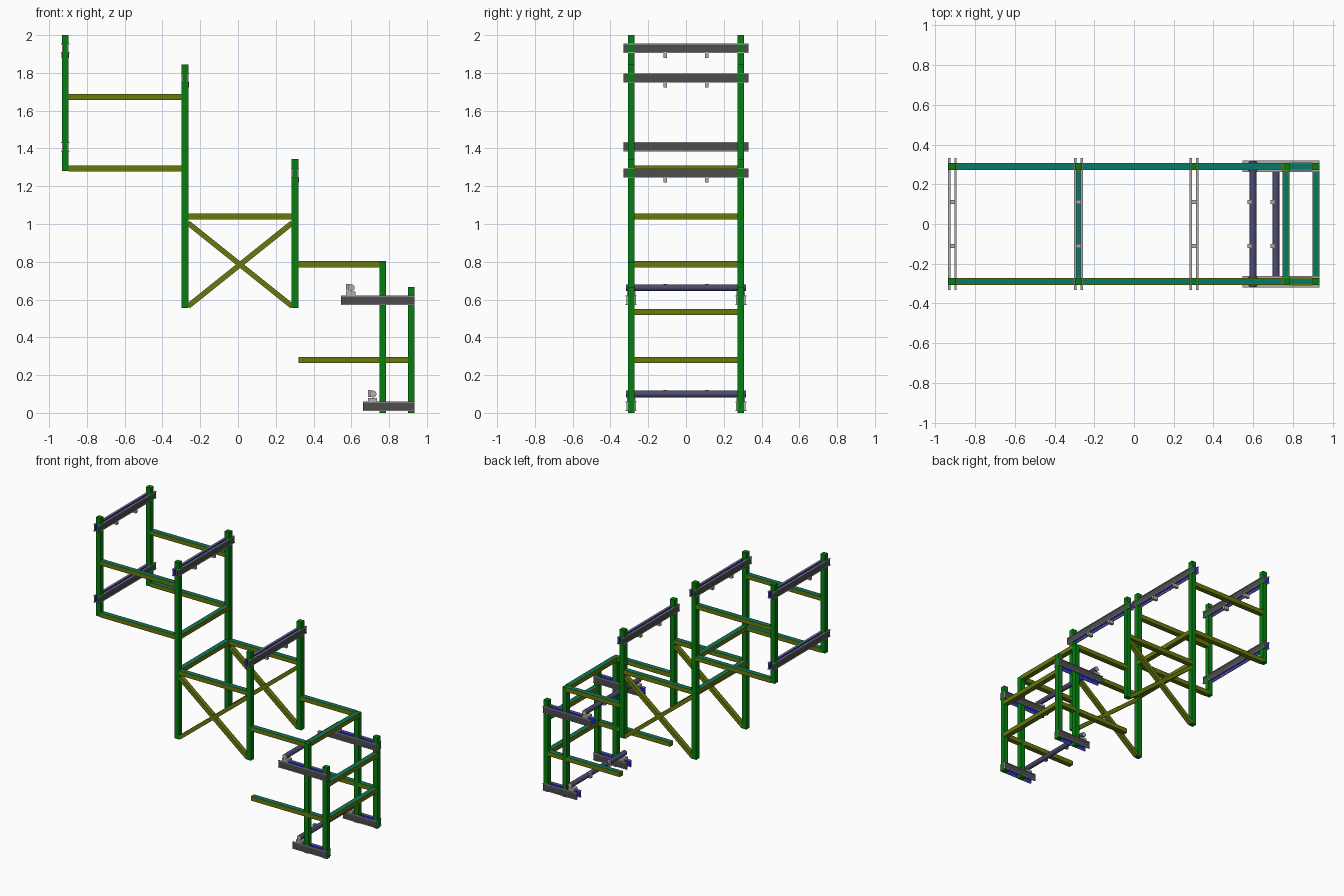
import bpy, bmesh, math
from mathutils import Vector, Matrix

if "Cube" in bpy.data.objects:
    bpy.data.objects.remove(bpy.data.objects["Cube"])


def mat(name, r, g, b):
    m = bpy.data.materials.new(name)
    m.diffuse_color = tuple((c / 255) ** 2.2 for c in (r, g, b)) + (1,)
    m.use_nodes = True
    m.node_tree.nodes["Principled BSDF"].inputs["Base Color"].default_value = m.diffuse_color
    return m


GREEN = mat("post green", 14, 125, 24)
OLIVE = mat("beam olive", 103, 120, 20)
TEAL = mat("beam top teal", 0, 122, 105)
DARK = mat("rail dark grey", 78, 78, 78)
GREY = mat("light grey", 175, 172, 172)
BLUE = mat("rail blue", 28, 38, 215)
SLATE = mat("roller slate", 76, 76, 112)

W = 0.036     # post width
Y = 0.29      # side frame offset


def box(name, lo, hi, mats, rule=None, inset_top=False):
    """Axis-aligned box; rule(normal) gives the material index."""
    lo, hi = Vector(lo), Vector(hi)
    bm = bmesh.new()
    bmesh.ops.create_cube(bm, size=1)
    d = hi - lo
    bmesh.ops.scale(bm, vec=d, verts=bm.verts)
    bm.normal_update()
    if rule:
        for f in bm.faces:
            f.material_index = rule(f.normal)
    if inset_top:
        top = [f for f in bm.faces if f.normal.z > 0.9]
        bmesh.ops.inset_individual(bm, faces=top, thickness=0.008)
        for f in top:
            f.material_index = 1
    me = bpy.data.meshes.new(name)
    bm.to_mesh(me)
    bm.free()
    for m in mats:
        me.materials.append(m)
    ob = bpy.data.objects.new(name, me)
    ob.location = (lo + hi) / 2
    bpy.context.collection.objects.link(ob)
    return ob


def beam_x(name, x0, x1, z):
    for s in (-1, 1):
        box(name, (x0, s * Y - W / 2, z - 0.016), (x1, s * Y + W / 2, z + 0.016),
            [OLIVE, TEAL], inset_top=True)


def beam_y(name, x, z):
    e = Y - W / 2
    box(name, (x - W / 2, -e, z - 0.016), (x + W / 2, e, z + 0.016),
        [OLIVE, TEAL], inset_top=True)


def rail(name, axis, a, b, c, z, inner, outer):
    """Pair of outward-facing channels along axis (0=x, 1=y), centred on c."""
    o = 1 - axis
    h, t = 0.025, 0.005

    def part(label, s, p, q, z0, z1, mats, rule=None):
        lo, hi = [0, 0, z0], [0, 0, z1]
        lo[axis], hi[axis] = a, b
        lo[o], hi[o] = sorted((c + s * p, c + s * q))
        box(name + label, lo, hi, mats, rule)

    for s in (-1, 1):
        def side(n):
            k = n[o] * s
            return 1 if k > 0.9 else 2 if k < -0.9 else 0
        part("_web", s, inner, outer - 0.004, z - h + t, z + h - t,
             [GREY, DARK, BLUE], side)
        for zz in (z - h, z + h - t):
            part("_flange", s, inner, outer, zz, zz + t, [GREY])


# Upright posts: name, x, bottom, top
for name, x, z0, z1 in (("upper_post", -0.915, 1.28, 2.0), ("tall_post", -0.28, 0.555, 1.845),
                        ("middle_post", 0.302, 0.555, 1.345), ("lower_post", 0.766, 0, 0.8),
                        ("end_post", 0.917, 0, 0.667)):
    for s in (-1, 1):
        box(name, (x - W / 2, s * Y - W / 2, z0), (x + W / 2, s * Y + W / 2, z1), [GREEN])

# Side beams
beam_x("upper_side_beam", -0.897, -0.298, 1.672)
beam_x("upper_bottom_beam", -0.897, -0.298, 1.293)
beam_x("middle_side_beam", -0.262, 0.284, 1.04)
beam_x("lower_top_beam", 0.32, 0.75, 0.787)
beam_x("lower_bottom_beam", 0.32, 0.899, 0.28)

# Cross beams
for x, z in ((-0.28, 1.293), (-0.28, 1.04), (0.766, 0.787), (0.917, 0.535), (0.917, 0.28)):
    beam_y("cross_beam", x, z)

# Diagonal X braces on both sides
dx, dz = 0.55, 0.44
L = math.hypot(dx, dz)
for s in (-1, 1):
    for k in (-1, 1):
        ob = box("diagonal_brace", (-L / 2, -0.016, -0.014), (L / 2, 0.016, 0.014), [OLIVE])
        ob.matrix_world = (Matrix.Translation((0.011, s * Y, 0.785))
                           @ Matrix.Rotation(k * math.atan2(dz, dx), 4, 'Y'))

# Rails across the frame, some with spacer pegs beneath
for x, z, pegs in ((-0.915, 1.93, True), (-0.915, 1.41, False),
                   (-0.28, 1.773, True), (0.302, 1.27, True)):
    rail("cross_rail", 1, -0.332, 0.332, x, z, 0.010, 0.022)
    if pegs:
        for s in (-1, 1):
            y = s * 0.11
            box("rail_spacer", (x - 0.02, y - 0.01, z - 0.05), (x + 0.02, y + 0.01, z - 0.024), [GREY])

# Rails along the sides of the low end, with a roller on each level
for x0, z, rx in ((0.546, 0.597, 0.6), (0.662, 0.034, 0.715)):
    for s in (-1, 1):
        rail("side_rail", 0, x0, 0.935, s * Y, z, 0.018, 0.029)
        box("roller_mount", (rx - 0.027, s * Y - 0.022, z + 0.025),
            (rx + 0.022, s * Y + 0.022, z + 0.045), [GREY])
        box("roller_clip", (rx - 0.028, s * 0.11 - 0.01, z + 0.05),
            (rx - 0.008, s * 0.11 + 0.01, z + 0.086), [GREY])
    bpy.ops.mesh.primitive_cylinder_add(vertices=24, radius=0.018, depth=0.635,
                                        location=(rx, 0, z + 0.066),
                                        rotation=(math.pi / 2, 0, 0))
    ob = bpy.context.object
    ob.name = "roller"
    ob.data.materials.append(SLATE)
    ob.data.materials.append(GREY)
    for f in ob.data.polygons:
        f.material_index = 1 if abs(f.normal.z) > 0.9 else 0
    bpy.ops.object.shade_smooth_by_angle()
